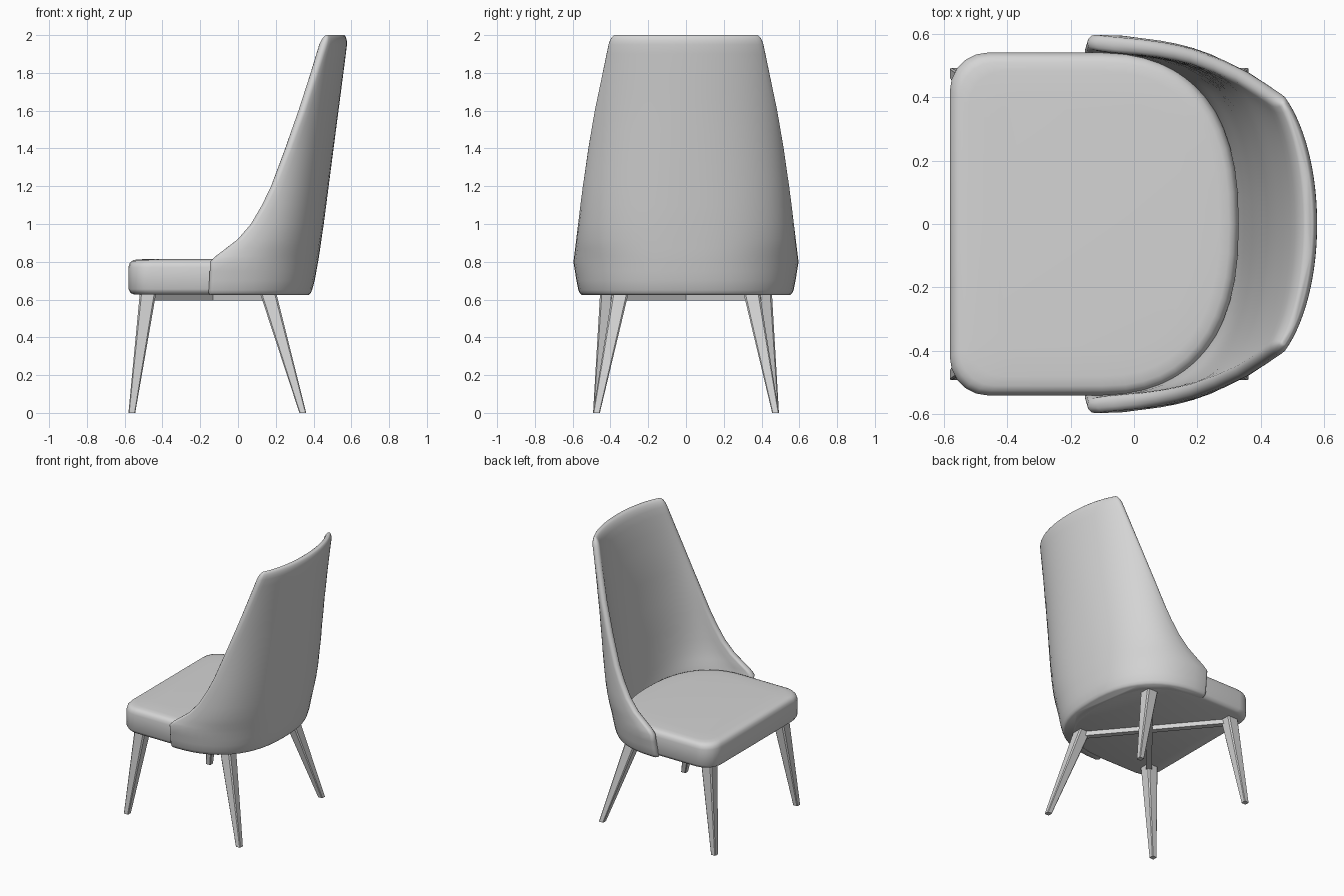
import bpy, bmesh, math
from mathutils import Vector

if "Cube" in bpy.data.objects:
    bpy.data.objects.remove(bpy.data.objects["Cube"])

grey = bpy.data.materials.new("light grey")
grey.diffuse_color = (0.66, 0.66, 0.66, 1)
grey.use_nodes = True
grey.node_tree.nodes["Principled BSDF"].inputs["Base Color"].default_value = grey.diffuse_color


def loft(name, rings, angle=None):
    """Closed skin through a stack of equal-length point rings, bottom to top."""
    bm = bmesh.new()
    loops = [[bm.verts.new(p) for p in ring] for ring in rings]
    n = len(loops[0])
    for a, b in zip(loops, loops[1:]):
        for i in range(n):
            j = (i + 1) % n
            bm.faces.new((a[i], a[j], b[j], b[i]))
    bm.faces.new(loops[0][::-1])
    bm.faces.new(loops[-1])
    bmesh.ops.recalc_face_normals(bm, faces=bm.faces)
    mesh = bpy.data.meshes.new(name)
    bm.to_mesh(mesh)
    bm.free()
    mesh.materials.append(grey)
    obj = bpy.data.objects.new(name, mesh)
    bpy.context.collection.objects.link(obj)
    if angle:
        bpy.ops.object.select_all(action='DESELECT')
        obj.select_set(True)
        bpy.context.view_layer.objects.active = obj
        bpy.ops.object.shade_smooth_by_angle(angle=math.radians(angle))
    return obj


def spow(v, e):
    return math.copysign(abs(v) ** e, v)


def lerp_table(table, z):
    for a, b in zip(table, table[1:]):
        if z <= b[0]:
            f = (z - a[0]) / (b[0] - a[0])
            return [p + (q - p) * f for p, q in zip(a[1:], b[1:])]
    return list(table[-1][1:])


# Seat cushion: rounded front corners, bowed back edge
outline = []
for k in range(25):
    t = math.radians(-90 + 7.5 * k)
    outline.append((-0.10 + 0.43 * spow(math.cos(t), 0.83), 0.54 * spow(math.sin(t), 0.83)))
for cy, start in ((0.42, 90), (-0.42, 180)):
    for k in range(6):
        t = math.radians(start + 18 * k)
        outline.append((-0.46 + 0.12 * math.cos(t), cy + 0.12 * math.sin(t)))
profile = [(0.627, 0.03), (0.634, 0.012), (0.655, 0.0), (0.77, 0.0), (0.79, 0.005),
           (0.803, 0.015), (0.81, 0.03), (0.813, 0.06), (0.816, 0.14)]
loft("seat_cushion", [[(-0.125 + (x + 0.125) * (1 - d / 0.45), y * (1 - d / 0.54), z)
                       for x, y in outline] for z, d in profile], 45)

# Wraparound backrest: z, front edge x, back centre x, half width, arc half angle, squareness
shape = [(0.625, -0.155, 0.38, 0.558, 90, 0.83), (0.65, -0.155, 0.392, 0.57, 90, 0.83),
         (0.70, -0.152, 0.406, 0.58, 90, 0.83), (0.80, -0.147, 0.424, 0.596, 90, 0.83),
         (0.83, -0.118, 0.429, 0.592, 90, 0.83), (0.87, -0.065, 0.435, 0.587, 90, 0.84),
         (0.92, 0.0, 0.442, 0.581, 89, 0.85), (1.0, 0.07, 0.454, 0.571, 87, 0.87),
         (1.1, 0.13, 0.467, 0.559, 84, 0.89), (1.2, 0.18, 0.480, 0.546, 81, 0.91),
         (1.4, 0.26, 0.506, 0.515, 75, 0.95), (1.6, 0.335, 0.532, 0.478, 69, 1.0),
         (1.8, 0.402, 0.558, 0.434, 63, 1.0), (1.94, 0.447, 0.576, 0.402, 58, 1.0),
         (2.0, 0.467, 0.582, 0.388, 55, 1.0)]
# z, thickness at the centre of the back
padding = [(0.625, 0.08), (0.80, 0.085), (1.2, 0.098), (1.6, 0.10), (1.8, 0.088),
           (1.9, 0.078), (2.0, 0.062)]


def back_ring(z, inset):
    xf, xb, w, tm, e = lerp_table(shape, z)
    centre = lerp_table(padding, z)[0]
    tm = math.radians(tm)
    tip = 0.05
    xf += tip / 2

    def point(t):
        c0 = spow(math.cos(tm), e) if tm < 1.57 else 0
        c = (spow(math.cos(t), e) - c0) / (1 - c0)
        s = spow(math.sin(t), e) / spow(math.sin(tm), e)
        return Vector((xf + (xb - xf) * c, w * s))

    outer, inner, tangents = [], [], []
    for k in range(-14, 15):
        t = tm * k / 14
        tan = (point(min(t + 0.02, tm)) - point(max(t - 0.02, -tm))).normalized()
        normal = Vector((tan.y, -tan.x))
        thick = tip + (centre - tip) * math.cos(t / tm * math.pi / 2)
        outer.append(point(t) - normal * inset)
        inner.append(point(t) - normal * (thick - inset))
        tangents.append(tan)

    def cap(a, b, d):
        # Rounded tip between the outer and inner skins
        mid, half = (a + b) / 2, (a - b) / 2
        return [mid + half * math.cos(q) + d * half.length * math.sin(q)
                for q in (math.pi * k / 6 for k in range(1, 6))]

    ring = outer + cap(outer[-1], inner[-1], tangents[-1]) + inner[::-1]
    ring += cap(inner[0], outer[0], -tangents[0])
    return [(p.x, p.y, z) for p in ring]


heights = [0.635, 0.65, 0.70, 0.75, 0.80, 0.83, 0.87, 0.92, 1.0, 1.1, 1.2, 1.3,
           1.4, 1.5, 1.6, 1.7, 1.8, 1.9, 1.95]
levels = [(0.625, 0.005)] + [(z, 0.0) for z in heights]
levels += [(1.97, 0.003), (1.985, 0.008), (1.995, 0.014), (2.0, 0.02)]
loft("backrest", [back_ring(z, d) for z, d in levels], 50)


# Tapered, splayed legs with slightly chamfered corners
def leg_ring(x, y, z, r):
    c = r * 0.78
    return [(x + a, y + b, z) for a, b in ((r, -c), (r, c), (c, r), (-c, r),
                                           (-r, c), (-r, -c), (-c, -r), (c, -r))]


tops = {"front": (-0.477, 0.412), "back": (0.16, 0.348)}
feet = {"front": (-0.562, 0.474), "back": (0.343, 0.474)}
for end in tops:
    for side, s in (("left", 1), ("right", -1)):
        (tx, ty), (fx, fy) = tops[end], feet[end]
        loft(f"{end}_leg_{side}", [leg_ring(fx, s * fy, 0, 0.018),
                                   leg_ring(tx, s * ty, 0.632, 0.043)])

# Crossed braces under the seat
for name, s in (("brace_a", 1), ("brace_b", -1)):
    a = Vector((tops["front"][0], s * tops["front"][1], 0))
    b = Vector((tops["back"][0], -s * tops["back"][1], 0))
    d = (b - a).normalized()
    n = Vector((-d.y, d.x, 0)) * 0.02
    loft(name, [[p + Vector((0, 0, z)) for p in (a - n, b - n, b + n, a + n)]
                for z in (0.595, 0.632)])
